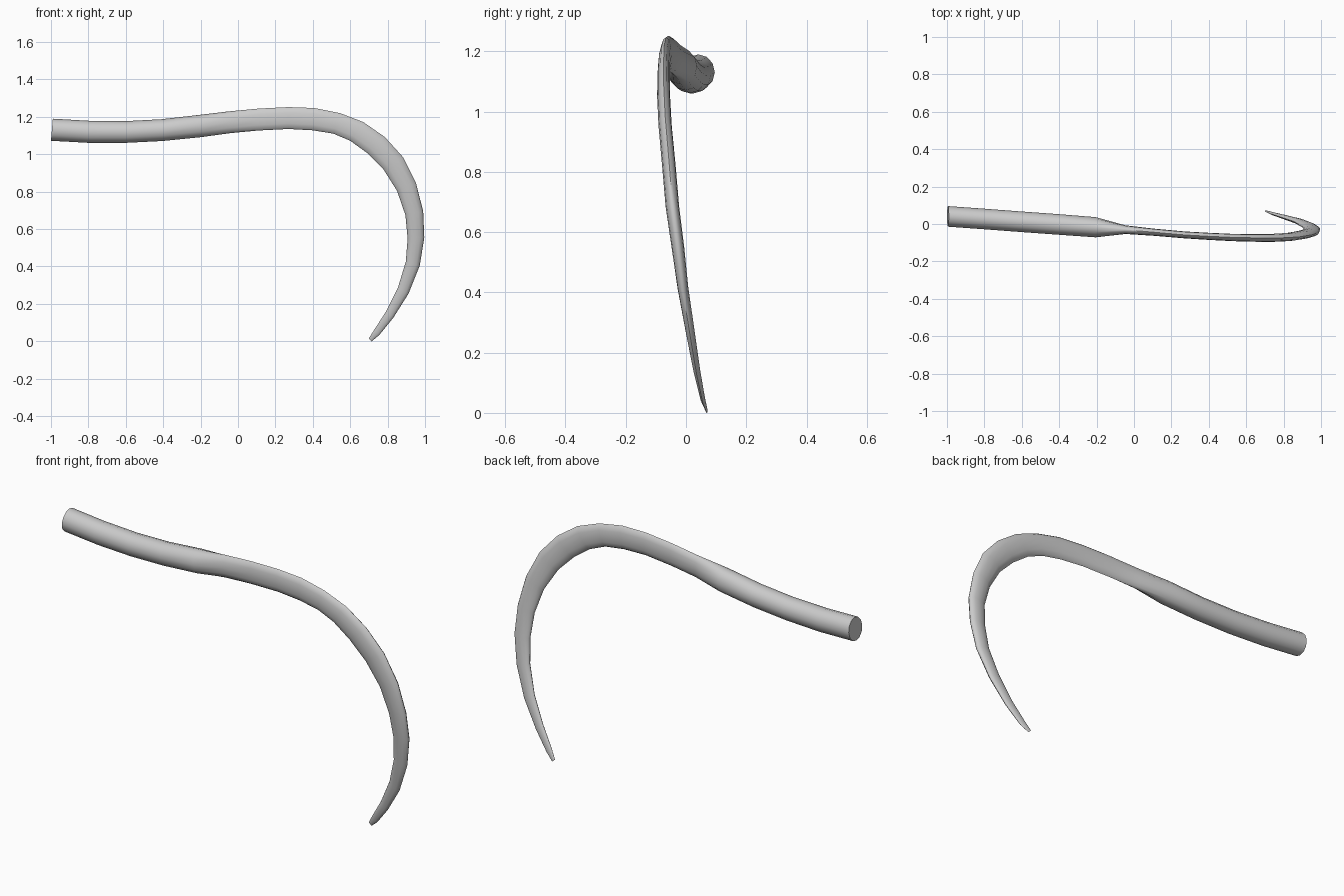
import bpy, bmesh, math
from mathutils import Vector

SIDES = 12

# Stations: outer x, outer z, inner x, inner z, centre y, thickness in y
stations = [
    (-0.99, 1.195, -1.00, 1.077, 0.043, 0.11),
    (-0.80, 1.184, -0.80, 1.066, 0.029, 0.11),
    (-0.60, 1.182, -0.60, 1.066, 0.014, 0.11),
    (-0.41, 1.192, -0.40, 1.076, 0.000, 0.11),
    (-0.21, 1.215, -0.20, 1.096, -0.015, 0.108),
    (-0.05, 1.234, -0.04, 1.118, -0.028, 0.046),
    (0.11, 1.249, 0.11, 1.132, -0.042, 0.038),
    (0.27, 1.257, 0.27, 1.140, -0.056, 0.037),
    (0.41, 1.252, 0.40, 1.133, -0.064, 0.038),
    (0.545, 1.225, 0.51, 1.115, -0.070, 0.039),
    (0.67, 1.177, 0.60, 1.077, -0.072, 0.041),
    (0.785, 1.097, 0.69, 1.012, -0.072, 0.043),
    (0.882, 0.990, 0.777, 0.925, -0.067, 0.044),
    (0.952, 0.850, 0.850, 0.810, -0.055, 0.045),
    (0.990, 0.700, 0.895, 0.680, -0.043, 0.045),
    (0.996, 0.560, 0.907, 0.555, -0.025, 0.042),
    (0.972, 0.410, 0.897, 0.430, -0.008, 0.036),
    (0.912, 0.260, 0.855, 0.292, 0.016, 0.030),
    (0.830, 0.130, 0.790, 0.162, 0.038, 0.023),
    (0.755, 0.038, 0.728, 0.066, 0.058, 0.015),
    (0.715, 0.005, 0.699, 0.020, 0.071, 0.006),
]

# Loft an oval section along the grip and hooked blade
bm = bmesh.new()
rings = []
for ox, oz, ix, iz, y, t in stations:
    # blade sections lean back slightly with the hook
    c = Vector(((ox + ix) / 2, y, (oz + iz) / 2))
    half = Vector(((ox - ix) / 2, 0, (oz - iz) / 2))
    ring = []
    for k in range(SIDES):
        a = 2 * math.pi * k / SIDES
        ring.append(bm.verts.new(c + half * math.cos(a)
                                 + Vector((0, t / 2 * math.sin(a), 0))))
    rings.append(ring)
for r0, r1 in zip(rings, rings[1:]):
    for k in range(SIDES):
        n = (k + 1) % SIDES
        bm.faces.new((r0[k], r0[n], r1[n], r1[k]))
bm.faces.new(rings[0])
bm.faces.new(rings[-1][::-1])
bmesh.ops.recalc_face_normals(bm, faces=bm.faces)
mesh = bpy.data.meshes.new("hooked_blade_with_grip")
bm.to_mesh(mesh)
bm.free()
hook = bpy.data.objects.new("hooked_blade_with_grip", mesh)
bpy.context.collection.objects.link(hook)

# Smooth shading with a crisp end cap
bpy.context.view_layer.objects.active = hook
hook.select_set(True)
bpy.ops.object.shade_smooth_by_angle(angle=math.radians(60))

# Rest on the ground, centred in depth
lo = min(v.co.z for v in mesh.vertices)
ys = [v.co.y for v in mesh.vertices]
for v in mesh.vertices:
    v.co.z -= lo
    v.co.y -= (min(ys) + max(ys)) / 2
